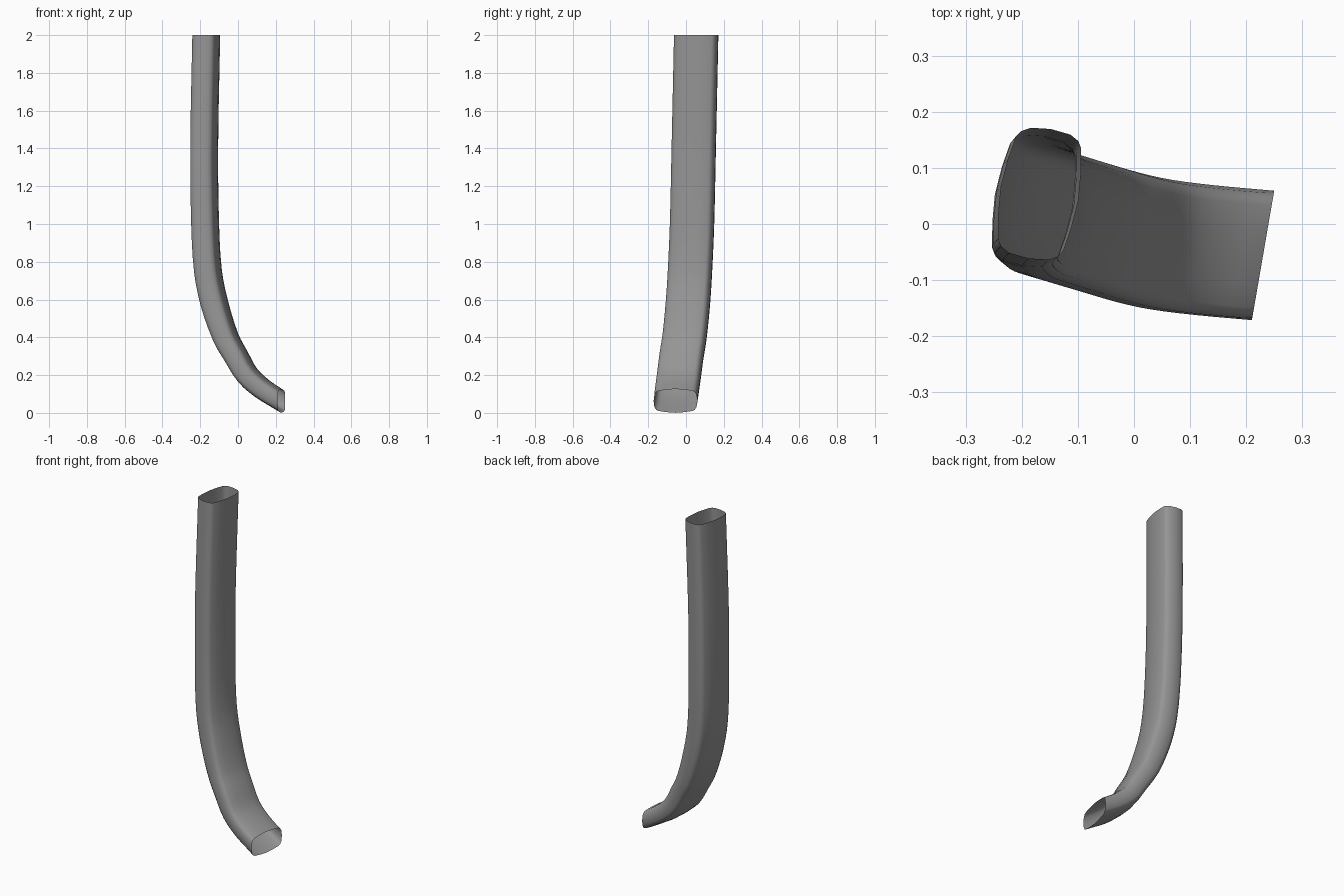
import bpy, bmesh, math
from mathutils import Vector

cube = bpy.data.objects.get("Cube")
if cube:
    bpy.data.objects.remove(cube)

# One plain grey for the whole tube
grey = bpy.data.materials.new("mid grey")
grey.use_nodes = True
colour = (0.3, 0.3, 0.3, 1)
grey.diffuse_color = colour
grey.node_tree.nodes["Principled BSDF"].inputs["Base Color"].default_value = colour

# Centre line from the open top to the open foot
path = [Vector(p) for p in (
    (-.168, .054, 2), (-.179, .041, 1.4), (-.174, .032, 1), (-.159, .021, .75),
    (-.125, .010, .58), (-.065, -.008, .4), (-.01, -.024, .3), (.05, -.037, .2),
    (.13, -.047, .127), (.23, -.056, .0635))]
STEPS = 3

# Quarter of the flattened, rounded section: (thickness, width)
quarter = [(.070, 0), (.066, .05), (.059, .092), (.052, .104), (.036, .113), (0, .117)]
half = quarter + [(-a, b) for a, b in reversed(quarter[:-1])]
section = half + [(-a, -b) for a, b in half[1:-1]]

WIDE = Vector((.17, .985, 0)).normalized()
HEADING = Vector((WIDE.y, -WIDE.x, 0))
UP = Vector((0, 0, 1))


def spline(points, steps):
    """Smooth points through the given ones, spaced for uneven knots."""
    pts = [2 * points[0] - points[1]] + points + [2 * points[-1] - points[-2]]
    out = []
    for a, b, c, d in zip(pts, pts[1:], pts[2:], pts[3:]):
        h = (c - b).length
        m1 = (c - a) / ((c - b).length + (b - a).length) * h
        m2 = (d - b) / ((d - c).length + h) * h
        for i in range(steps):
            t = i / steps
            out.append(b * (2*t**3 - 3*t**2 + 1) + m1 * (t**3 - 2*t**2 + t)
                       + c * (3*t**2 - 2*t**3) + m2 * (t**3 - t**2))
    return out + [points[-1]]


# Sweep the section, with a level top rim and an upright foot rim
centres = spline(path, STEPS)
bm = bmesh.new()
rings = []
for i, c in enumerate(centres):
    thin = .77 + .23 * min(1, max(0, (c.z - .06) / .5))
    if i == 0:
        normal = HEADING
    elif i == len(centres) - 1:
        normal, thin = UP, .9
    else:
        normal = WIDE.cross(centres[i - 1] - centres[i + 1]).normalized()
    rings.append([bm.verts.new(c + normal * a * thin + WIDE * b) for a, b in section])

count = len(section)
for r, s in zip(rings, rings[1:]):
    for j in range(count):
        k = (j + 1) % count
        bm.faces.new((r[j], s[j], s[k], r[k]))

mesh = bpy.data.meshes.new("curved_tube")
bm.to_mesh(mesh)
bm.free()
mesh.materials.append(grey)
tube = bpy.data.objects.new("curved_tube", mesh)
bpy.context.collection.objects.link(tube)
bpy.context.view_layer.objects.active = tube
tube.select_set(True)
bpy.ops.object.shade_smooth_by_angle(angle=math.radians(40))
